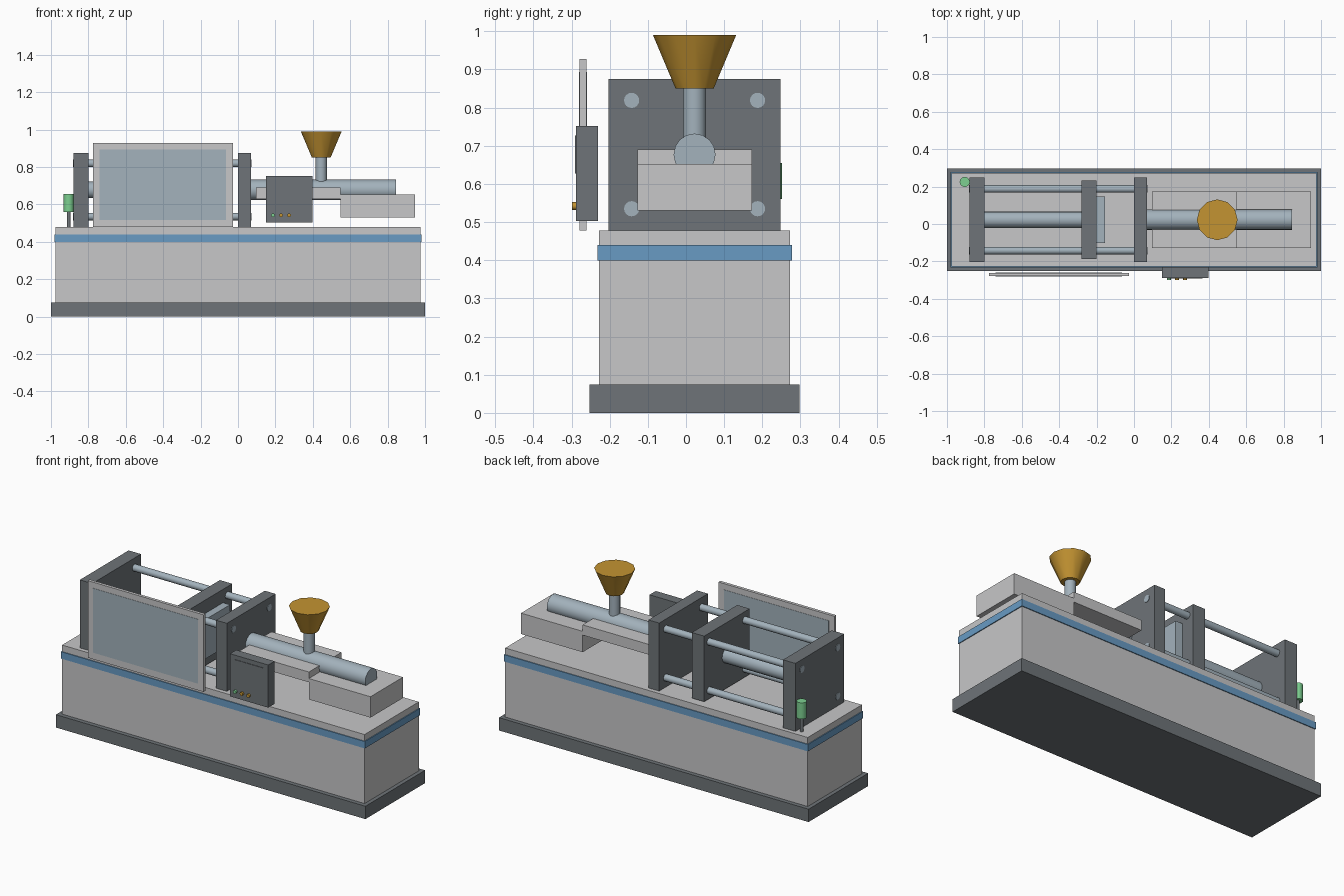
import bpy
import math
from mathutils import Vector

cube = bpy.data.objects.get("Cube")
if cube:
    bpy.data.objects.remove(cube, do_unlink=True)


def material(name, rgb):
    m = bpy.data.materials.new(name)
    m.use_nodes = True
    col = (*rgb, 1.0)
    m.diffuse_color = col
    m.node_tree.nodes["Principled BSDF"].inputs["Base Color"].default_value = col
    return m


LIGHT = material("light grey paint", (0.57, 0.57, 0.58))
DARK = material("dark grey paint", (0.156, 0.174, 0.188))
BLUE = material("blue stripe", (0.138, 0.328, 0.552))
STEEL = material("blue grey steel", (0.366, 0.445, 0.503))
ORANGE = material("orange", (0.552, 0.296, 0.032))
GREEN = material("green", (0.205, 0.63, 0.283))

MID = 0.0225   # centre line of the machine in y
AXIS = 0.677   # height of the clamping and injection axis


def box(name, x, y, z, mat):
    """Box from (min, max) ranges."""
    lo, hi = Vector((x[0], y[0], z[0])), Vector((x[1], y[1], z[1]))
    bpy.ops.mesh.primitive_cube_add(size=1, location=(lo + hi) / 2)
    ob = bpy.context.object
    ob.name = name
    ob.scale = hi - lo
    bpy.ops.object.transform_apply(location=False, rotation=False, scale=True)
    ob.data.materials.append(mat)
    return ob


def rod(name, start, end, r, mat, r_end=None, sides=16):
    """Cylinder or cone between two points."""
    a, b = Vector(start), Vector(end)
    bpy.ops.mesh.primitive_cone_add(
        vertices=sides, radius1=r, radius2=r if r_end is None else r_end,
        depth=(b - a).length, location=(a + b) / 2,
        rotation=(b - a).to_track_quat('Z', 'Y').to_euler())
    ob = bpy.context.object
    ob.name = name
    ob.data.materials.append(mat)
    bpy.ops.object.shade_smooth_by_angle(angle=math.radians(35))
    return ob


def across(half):
    return (MID - half, MID + half)


# Machine bed
box("plinth", (-1, 1), across(0.275), (0, 0.075), DARK)
box("bed", (-0.977, 0.977), across(0.25), (0.075, 0.478), LIGHT)
box("bed_stripe", (-0.982, 0.982), across(0.255), (0.40, 0.44), BLUE)

# Clamping unit
box("rear_platen", (-0.88, -0.80), across(0.225), (0.478, 0.875), DARK)
box("fixed_platen", (0, 0.07), across(0.225), (0.478, 0.875), DARK)
box("moving_platen", (-0.28, -0.20), across(0.21), (0.485, 0.868), DARK)
box("mould", (-0.20, -0.155), across(0.125), (0.56, 0.79), STEEL)
rod("clamp_ram", (-0.81, MID, AXIS), (-0.27, MID, AXIS), 0.044, STEEL)
for side in (-1, 1):
    for level in (-1, 1):
        y, z = MID + side * 0.165, AXIS + level * 0.142
        rod("tie_bar", (-0.883, y, z), (0.073, y, z), 0.02, STEEL)

# Injection unit
box("carriage", (0.095, 0.547), across(0.15), (0.63, 0.69), LIGHT)
box("drive_housing", (0.547, 0.945), across(0.15), (0.53, 0.652), LIGHT)
rod("barrel", (0.06, MID, AXIS), (0.845, MID, AXIS), 0.055, STEEL)
rod("hopper_neck", (0.445, MID, 0.70), (0.445, MID, 0.855), 0.03, STEEL)
rod("hopper", (0.445, MID, 0.85), (0.445, MID, 0.99), 0.05, ORANGE,
    r_end=0.109, sides=12)

# Safety guard with window
box("guard_frame", (-0.775, -0.027), (-0.279, -0.261), (0.478, 0.928), LIGHT)
for y in (-0.2805, -0.2615):
    box("guard_window", (-0.74, -0.063), (y, y + 0.002), (0.517, 0.893), STEEL)

# Control box with screen and buttons
box("control_box", (0.15, 0.397), (-0.288, -0.23), (0.503, 0.752), DARK)
box("control_screen", (0.18, 0.367), (-0.291, -0.287), (0.627, 0.727), DARK)
for x, mat in ((0.187, GREEN), (0.23, ORANGE), (0.273, ORANGE)):
    rod("control_button", (x, -0.285, 0.542), (x, -0.299, 0.542), 0.01, mat, sides=12)

# Signal lamp
rod("lamp_post", (-0.905, 0.225, 0.478), (-0.905, 0.225, 0.57), 0.01, DARK, sides=12)
rod("signal_lamp", (-0.905, 0.225, 0.56), (-0.905, 0.225, 0.655), 0.027, GREEN)
